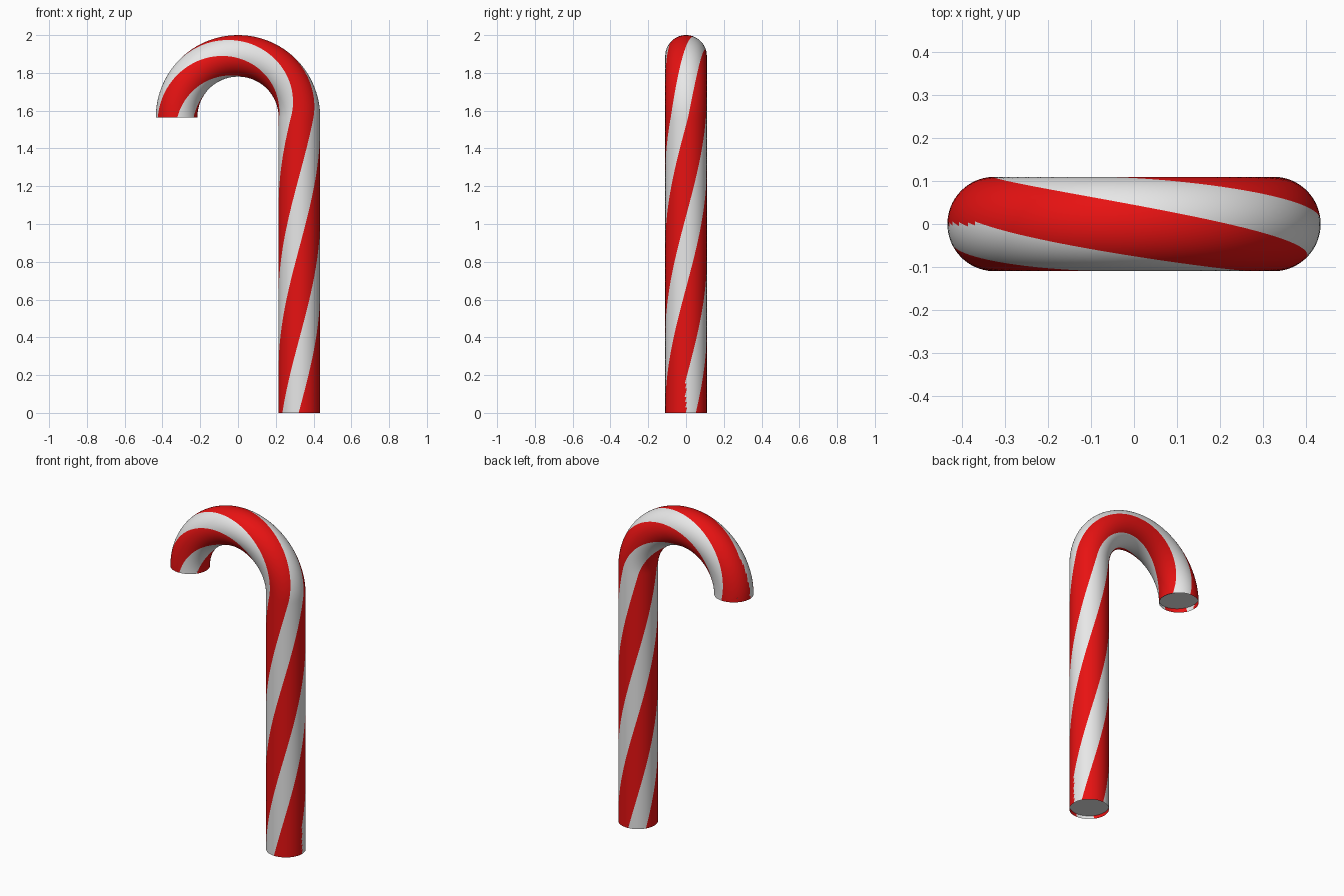
import bpy, math
from mathutils import Vector

if "Cube" in bpy.data.objects:
    bpy.data.objects.remove(bpy.data.objects["Cube"])

TUBE_R, BEND_R, STRAIGHT = 0.11, 0.325, 1.565
LENGTH = STRAIGHT + BEND_R * math.pi
TWIST = 360 / LENGTH                 # one full turn of the stripes over the cane
RED_START, RED_WIDTH = -2.0, 67.0    # degrees at the foot, repeated every 120
RED_COLS, WHITE_COLS = 14, 11


def material(name, rgb):
    m = bpy.data.materials.new(name)
    m.diffuse_color = (*rgb, 1)
    m.use_nodes = True
    m.node_tree.nodes["Principled BSDF"].inputs["Base Color"].default_value = m.diffuse_color
    return m


red = material("candy_red", (0.80, 0.006, 0.006))
white = material("sugar_white", (0.82, 0.82, 0.82))


def point(s, theta):
    """Surface point at path length s, angle theta (0 = front, 90 = outer side)."""
    a = max(0.0, (s - STRAIGHT) / BEND_R)
    out = Vector((math.cos(a), 0, math.sin(a)))
    centre = out * BEND_R + Vector((0, 0, min(s, STRAIGHT)))
    t = math.radians(theta)
    return centre + TUBE_R * (math.sin(t) * out - math.cos(t) * Vector((0, 1, 0)))


def add_object(name, verts, faces, mats):
    me = bpy.data.meshes.new(name)
    me.from_pydata(verts, [], faces)
    for m in mats:
        me.materials.append(m)
    ob = bpy.data.objects.new(name, me)
    bpy.context.collection.objects.link(ob)
    return ob


# Column angles follow the stripe edges
cols, is_red = [], []
for k in range(3):
    start = RED_START + 120 * k
    for i in range(RED_COLS):
        cols.append(start + RED_WIDTH * i / RED_COLS)
        is_red.append(True)
    for i in range(WHITE_COLS):
        cols.append(start + RED_WIDTH + (120 - RED_WIDTH) * i / WHITE_COLS)
        is_red.append(False)
n = len(cols)

# Rows: straight stem, then the hook
rows = [STRAIGHT * i / 110 for i in range(110)]
rows += [STRAIGHT + BEND_R * math.pi * i / 80 for i in range(81)]

verts = [point(s, c + TWIST * s) for s in rows for c in cols]
faces, colours = [], []
for i in range(len(rows) - 1):
    mid = (rows[i] + rows[i + 1]) / 2
    for j in range(n):
        a, b = i * n + j, i * n + (j + 1) % n
        faces.append((a, b, b + n, a + n))
        theta = (cols[j] + 2.5 + TWIST * mid) % 360
        # small red slivers along the outer seam at both ends
        sliver = (mid < 0.19 and 60 < theta < 90) or (mid > LENGTH - 0.21 and 90 < theta < 120)
        colours.append(0 if is_red[j] or sliver else 1)

# Striped cane body, open at both ends
cane = add_object("striped_cane", verts, faces, (red, white))
for f, c in zip(cane.data.polygons, colours):
    f.material_index = c
    f.use_smooth = True

# Slightly recessed end discs
for name, s, order in (("foot_disc", 0.02, -1), ("tip_disc", LENGTH - 0.02, 1)):
    ring = [point(s, 360 * i / 64) for i in range(64)]
    add_object(name, ring, [tuple(range(64))[::order]], (white,))
